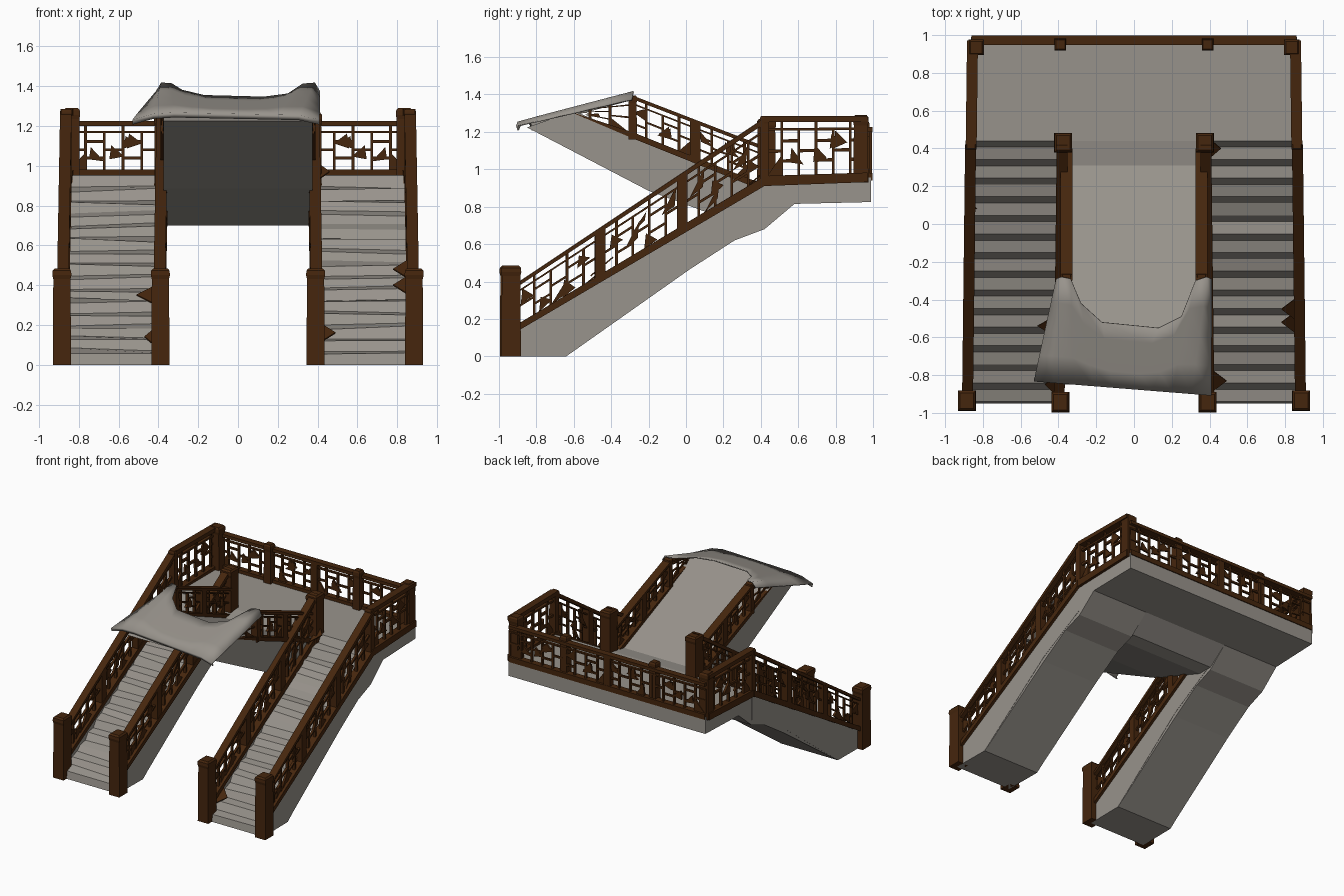
import bpy, bmesh, random
from mathutils import Vector

random.seed(4)
old = bpy.data.objects.get("Cube")
if old:
    bpy.data.objects.remove(old)


def material(name, rgb):
    m = bpy.data.materials.new(name)
    m.use_nodes = True
    m.diffuse_color = (*rgb, 1)
    bsdf = m.node_tree.nodes["Principled BSDF"]
    bsdf.inputs["Base Color"].default_value = (*rgb, 1)
    bsdf.inputs["Roughness"].default_value = 0.9
    return m


STONE = material("warm grey stone", (0.315, 0.293, 0.262))
WOOD = material("dark brown wood", (0.06, 0.019, 0.004))


def finish(name, bm, mat):
    bmesh.ops.recalc_face_normals(bm, faces=bm.faces[:])
    me = bpy.data.meshes.new(name)
    bm.to_mesh(me)
    bm.free()
    me.materials.append(mat)
    ob = bpy.data.objects.new(name, me)
    bpy.context.collection.objects.link(ob)
    return ob


def loft(bm, rings):
    """Joins closed rings of points into a capped skin."""
    rows = [[bm.verts.new(p) for p in r] for r in rings]
    n = len(rows[0])
    for a, b in zip(rows, rows[1:]):
        for i in range(n):
            j = (i + 1) % n
            bm.faces.new((a[i], a[j], b[j], b[i]))
    bm.faces.new(rows[0])
    bm.faces.new(rows[-1])


def prism(name, profile, x_in, x_out, worn=0):
    """Side profile of (y, z) points stretched across x; the first worn points are uneven."""
    bm = bmesh.new()
    loft(bm, [[(x(y), y, z + (random.uniform(-0.012, 0.012) if 0 < i < worn else 0))
               for i, (y, z) in enumerate(profile)] for x in (x_in, x_out)])
    return finish(name, bm, STONE)


def plate(bm, pts, normal, t):
    """Flat polygon given thickness t about its plane."""
    off = normal * (t / 2)
    loft(bm, [[p - off for p in pts], [p + off for p in pts]])


def post(name, x, y, z0, z1, wx, wy, cap=0.035):
    bm = bmesh.new()
    rings = []
    for z, s in ((z0, 1.0), (z1 - cap - 0.02, 0.94), (z1 - cap, 1.04), (z1 - 0.012, 1.0), (z1, 0.78)):
        a, b = wx * s / 2, wy * s / 2
        rings.append([(x - a, y - b, z), (x + a, y - b, z), (x + a, y + b, z), (x - a, y + b, z)])
    loft(bm, rings)
    return finish(name, bm, WOOD)


def rail(name, p0, p1, h0, h1, panels=1, thick=0.058, shards=5):
    """Lattice railing between two foot points, with its height at each end."""
    rng = random.Random(panels)
    p0, p1 = Vector(p0), Vector(p1)
    flat = Vector((p1.x - p0.x, p1.y - p0.y, 0))
    length = flat.length
    normal = flat.normalized().cross(Vector((0, 0, 1)))
    bm = bmesh.new()

    def at(u, v):
        return p0.lerp(p1, u) + Vector((0, 0, v * (h0 + (h1 - h0) * u)))

    def quad(u0, u1, v0, v1, t):
        plate(bm, [at(u0, v0), at(u1, v0), at(u1, v1), at(u0, v1)], normal, t)

    # Handrail, thin upper rail and foot rail
    quad(0, 1, 0.91, 1, thick)
    quad(0, 1, 0.78, 0.82, thick * 0.4)
    quad(0, 1, -0.04, 0.11, thick)
    # Panel stiles, staggered lattice bars and splintered wood
    for k in range(panels):
        a, b = k / panels, (k + 1) / panels
        if k:
            half = 0.028 / length
            quad(a - half, a + half, 0, 0.98, thick * 0.9)
        cells = max(2, round(length / panels / 0.095))
        du, bar = (b - a) / cells, 0.007 / length
        for c in range(cells):
            u = a + c * du
            quad(max(u - bar, 0), u + bar, 0.05, 0.92 if c % 2 else 0.8, thick * 0.35)
            for v in ((0.3, 0.6) if c % 2 else (0.45,)):
                quad(u, u + du, v, v + 0.05, thick * 0.3)
        for k2 in range(shards):
            u = a + (b - a - du) * (k2 + rng.random()) / shards
            v = rng.choice((0.1, 0.3, 0.5))
            tip = rng.choice((0.1, 0.9))
            plate(bm, [at(u, v), at(u + du * 0.8, v + rng.uniform(-0.05, 0.1)),
                       at(u + du * tip, v + rng.uniform(0.22, 0.36))], normal, thick * 0.3)
    return finish(name, bm, WOOD)


# Shared stepped profile of the two lower flights
STEPS = 14
run, rise = 1.38 / STEPS, 0.88 / STEPS
stair = [(-0.95, 0.0)]
for i in range(STEPS):
    y, z = -0.94 + i * run, 0.06 + i * rise
    stair += [(y, z), (y + run * 0.66, z + 0.016)]
treads = len(stair)
stair += [(0.44, 0.95), (0.99, 0.955), (0.99, 0.825), (0.58, 0.815), (0.42, 0.68),
          (0.26, 0.62), (0.02, 0.465), (-0.64, 0.0)]
# Sloping curb that closes the step ends under the railings
curb = [(-0.95, 0.0), (-0.95, 0.12), (0.42, 0.94), (0.42, 0.72), (0.02, 0.5), (-0.64, 0.0)]


def outer(y):
    return 0.885 - 0.012 * (y + 0.9)


def inner(y):
    return 0.39 - 0.012 * (y + 0.9)


for side, s in (("left", 1), ("right", -1)):
    prism(side + "_lower_flight", stair, lambda y: s * inner(y), lambda y: s * outer(y), treads)
    prism(side + "_outer_curb", curb, lambda y: s * (outer(y) - 0.018), lambda y: s * (outer(y) + 0.002))
    prism(side + "_inner_curb", curb, lambda y: s * (inner(y) - 0.002), lambda y: s * (inner(y) + 0.018))

    # Newel posts
    post(side + "_outer_front_post", s * 0.885, -0.935, 0, 0.485, 0.092, 0.105)
    post(side + "_inner_front_post", s * 0.39, -0.943, 0, 0.485, 0.092, 0.105)
    post(side + "_inner_landing_post", s * 0.375, 0.43, 0.9, 1.27, 0.092, 0.1)
    post(side + "_bend_post", s * 0.862, 0.42, 0.91, 1.285, 0.055, 0.05, 0.02)
    post(side + "_corner_post", s * 0.835, 0.935, 0.93, 1.29, 0.08, 0.08)
    post(side + "_back_post", s * 0.39, 0.95, 0.93, 1.26, 0.06, 0.06)

    # Railings of the lower flights and the landing sides
    for where, x in (("outer", lambda y: outer(y) - 0.004), ("inner", lambda y: inner(y) + 0.006)):
        rail(f"{side}_{where}_stair_rail", (s * x(-0.9), -0.9, 0.145), (s * x(0.42), 0.42, 0.925), 0.25, 0.35, 3)
    rail(side + "_landing_rail", (s * 0.862, 0.42, 0.925), (s * 0.855, 0.97, 0.945), 0.36, 0.34)
    rail(side + "_back_rail", (s * 0.86, 0.972, 0.95), (s * 0.39, 0.972, 0.95), 0.275, 0.275, 1, 0.05)

    # Upper flight railing and its torn end
    rail(side + "_upper_rail", (s * 0.357, 0.4, 0.9), (s * 0.357, -0.3, 1.18), 0.23, 0.22, 2, 0.063, 4)
    rail(side + "_upper_rail_end", (s * 0.357, -0.3, 1.18), (s * 0.36, -0.62, 1.308), 0.205, 0.005, 1, 0.04, 2)
    post(side + "_upper_post", s * 0.357, -0.285, 1.16, 1.395, 0.055, 0.045, 0.02)

rail("middle_back_rail", (-0.39, 0.972, 0.95), (0.39, 0.972, 0.95), 0.275, 0.275, 2, 0.05, 4)

# Middle of the landing running into the upper flight
upper = [(0.99, 0.955), (0.44, 0.95), (0.31, 0.93), (-0.6, 1.312), (-0.85, 1.224), (-0.2, 0.885),
         (0.3, 0.70), (0.42, 0.70), (0.58, 0.815), (0.99, 0.825)]


def ramp_edge(y):
    return inner(y) if y > 0.4 else 0.375


prism("landing_and_upper_flight", upper, lambda y: -ramp_edge(y), ramp_edge)

# Draped torn sheet lying on a slope over the head of the upper flight
torn_edge = [(-0.41, -0.29), (-0.385, -0.28), (-0.335, -0.29), (-0.28, -0.42), (-0.17, -0.52),
             (0.13, -0.55), (0.25, -0.49), (0.325, -0.3), (0.385, -0.28), (0.41, -0.29)]
bm = bmesh.new()
rows = []
for t, hang in ((0, 0), (0.25, 0), (0.5, 0), (0.75, 0), (1, 0), (1, 0.022)):
    row = []
    for i, (bx, by) in enumerate(torn_edge):
        f = i / (len(torn_edge) - 1)
        left_end = max(0, 1 - 5 * f)
        hem = -0.83 - 0.075 * f
        x = bx + (-0.53 + 0.94 * f - bx) * t
        y = by + (hem - by) * t
        z = 1.488 + 0.262 * y - 0.02 * left_end * t - hang
        if i in (0, len(torn_edge) - 1):
            z -= 0.04 - 0.02 * t
        row.append(bm.verts.new((x, y + hang * 0.4, z)))
    rows.append(row)
for a, b in zip(rows, rows[1:]):
    for i in range(len(a) - 1):
        bm.faces.new((a[i], a[i + 1], b[i + 1], b[i]))
sheet = finish("torn_top_sheet", bm, STONE)
solid = sheet.modifiers.new("thickness", "SOLIDIFY")
solid.thickness = 0.008
solid.offset = 0
for poly in sheet.data.polygons:
    poly.use_smooth = True

# Splinters poking out over the treads: foot x, y, z and reach in x
bm = bmesh.new()
for x, y, z, reach in ((0.41, -0.83, 0.16, 0.08), (-0.41, -0.54, 0.35, -0.1), (-0.41, -0.85, 0.14, -0.06),
                       (0.86, -0.45, 0.48, -0.08), (0.86, -0.52, 0.4, -0.08),
                       (-0.86, 0.05, 0.66, 0.06), (0.39, 0.4, 0.97, 0.07)):
    plate(bm, [Vector((x, y - 0.06, z - 0.05)), Vector((x, y + 0.06, z + 0.05)), Vector((x + reach, y, z))],
          Vector((0, -0.5, 0.8)), 0.008)
finish("tread_splinters", bm, WOOD)
